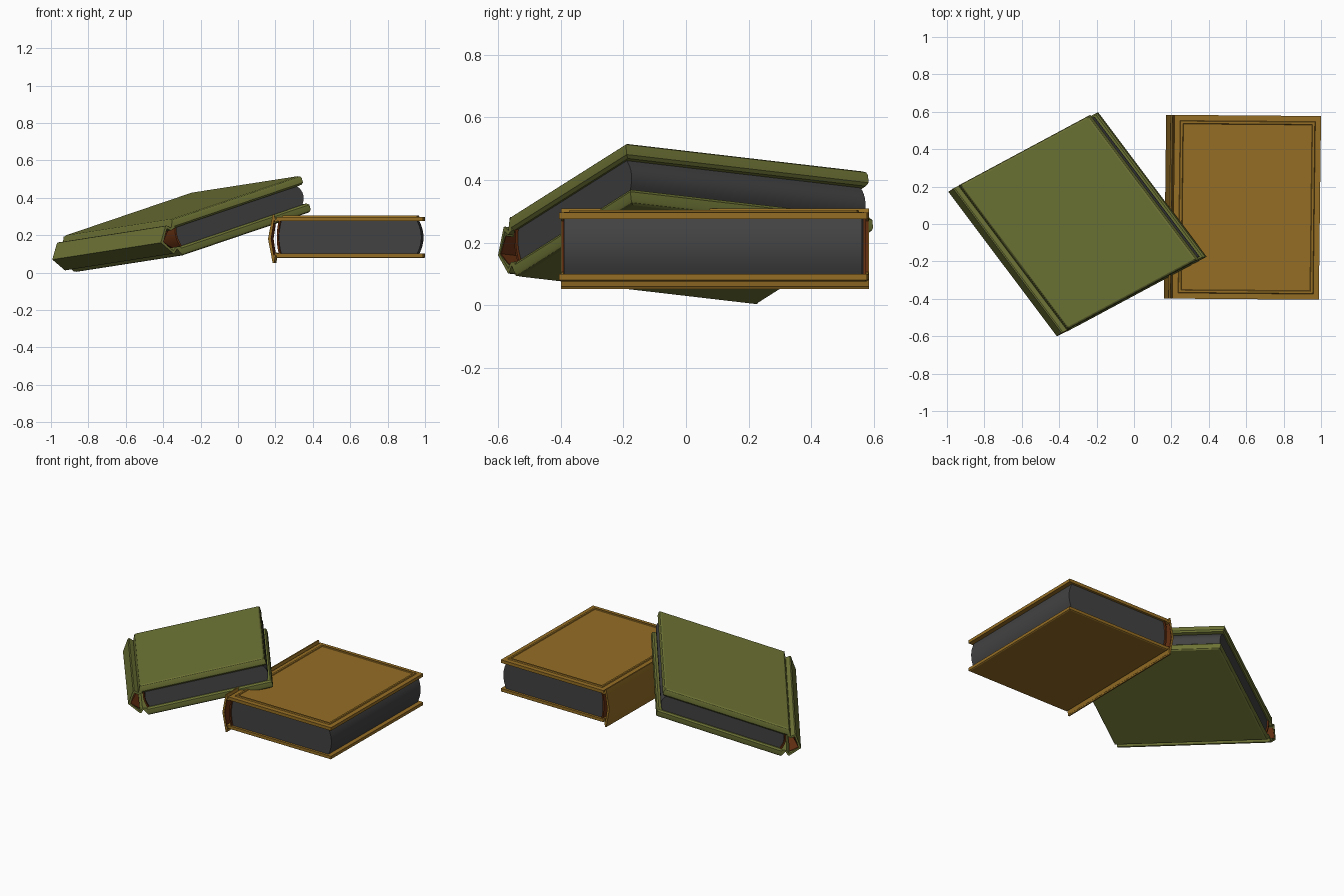
import bpy, bmesh, math
from mathutils import Matrix, Vector

if "Cube" in bpy.data.objects:
    bpy.data.objects.remove(bpy.data.objects["Cube"])


def material(name, rgb):
    m = bpy.data.materials.new(name)
    m.diffuse_color = (*rgb, 1)
    m.use_nodes = True
    m.node_tree.nodes["Principled BSDF"].inputs["Base Color"].default_value = m.diffuse_color
    return m


BROWN = material("brown_cover", (0.30, 0.155, 0.018))
GREEN = material("green_cover", (0.155, 0.173, 0.036))
PAGES = material("dark_grey_pages", (0.055, 0.055, 0.055))
LINING = material("red_brown_lining", (0.13, 0.030, 0.006))


def finish(bm, name, mat, frame):
    bmesh.ops.recalc_face_normals(bm, faces=bm.faces)
    me = bpy.data.meshes.new(name)
    bm.to_mesh(me)
    bm.free()
    me.transform(frame)
    me.materials.append(mat)
    me.polygons.foreach_set("use_smooth", [True] * len(me.polygons))
    me.set_sharp_from_angle(angle=math.radians(25))
    ob = bpy.data.objects.new(name, me)
    bpy.context.collection.objects.link(ob)


def loft(name, rings, mat, frame):
    """Join rings of equal point count and cap both ends."""
    bm = bmesh.new()
    vs = [[bm.verts.new(p) for p in r] for r in rings]
    n = len(rings[0])
    for a, b in zip(vs, vs[1:]):
        for i in range(n):
            j = (i + 1) % n
            bm.faces.new((a[i], a[j], b[j], b[i]))
    bm.faces.new(vs[0])
    bm.faces.new(vs[-1])
    finish(bm, name, mat, frame)


def prism(name, profile, v0, v1, mat, frame):
    """Profile in width/thickness, extruded along the book's length."""
    loft(name, [[(u, v, w) for u, w in profile] for v in (v0, v1)], mat, frame)


def board(name, u0, u1, v0, v1, steps, mat, frame):
    """Cover board made of nested rectangles: steps are (inset, height)."""
    loft(name, [[(u0 + i, v0 + i, w), (u1 - i, v0 + i, w),
                 (u1 - i, v1 - i, w), (u0 + i, v1 - i, w)] for i, w in steps], mat, frame)


def book(name, frame, mat, u0, u1, v0, v1, w0, w1, t, mid, edge, lo, hi, top, bottom):
    wm = (lo + hi) / 2
    # cover boards
    board(name + "_top_cover", u0, u1, v0, v1, top, mat, frame)
    board(name + "_bottom_cover", u0, u1, v0, v1, bottom, mat, frame)
    # page block with bulging fore edge and slightly rounded back
    pw0, pw1 = w0 + t, w1 - t
    h = (pw1 - pw0) / 2
    pm = (pw0 + pw1) / 2
    arc = [i / 4 - 1 for i in range(9)]
    pages = [(u1 - 0.008 - 0.022 * s * s, pm + h * s) for s in arc]
    pages += [(u0 + 0.014 + 0.012 * s * s, pm + h * s) for s in reversed(arc)]
    prism(name + "_pages", pages, v0 + 0.016, v1 - 0.016, PAGES, frame)
    # binding strip glued on the back of the pages
    back = [(u0 + 0.002 + 0.010 * s * s, pm + h * s) for s in arc]
    back += [(u + 0.010, w) for u, w in reversed(back)]
    prism(name + "_binding", back, v0 + 0.008, v1 - 0.008, LINING, frame)
    # bent spine with lining inside
    prism(name + "_spine", [(edge, lo), (mid, wm), (edge, hi), (edge + 0.010, hi - 0.008),
                            (mid + 0.014, wm), (edge + 0.010, lo + 0.008)], v0, v1, mat, frame)
    prism(name + "_spine_lining", [(edge + 0.004, lo + 0.03), (mid + 0.013, wm), (edge + 0.004, hi - 0.03),
                                   (edge + 0.008, hi - 0.03), (mid + 0.018, wm), (edge + 0.008, lo + 0.03)],
          v0 + 0.002, v1 - 0.002, LINING, frame)
    # hinge grooves between spine and covers, mirrored in thickness
    g = (edge + u0) / 2
    for side, s, w, e in (("top", 1, w1, hi), ("bottom", -1, w0, lo)):
        inner = w - s * t
        prism(name + "_" + side + "_hinge",
              [(edge, e), (edge + 0.008, e), (g + 0.006, inner + s * 0.006), (u0 + 0.004, w - s * 0.004),
               (u0 + 0.008, inner), (g + 0.002, inner - s * 0.006), (edge, e - s * 0.012)],
              v0, v1, mat, frame)


def axes(u, v, w, origin):
    m = Matrix((u, v, w)).transposed().to_4x4()
    m.translation = origin
    return m


# brown book lying flat, framed top cover
flat = axes(Vector((1, -0.008, 0)), Vector((0.012, 1, 0)), Vector((0, 0, 1)), Vector((0, 0, 0)))
book("brown_book", flat, BROWN, 0.21, 0.993, -0.397, 0.585, 0.077, 0.30, 0.024,
     0.165, 0.19, 0.052, 0.31,
     [(0, 0.276), (0, 0.297), (0.030, 0.298), (0.033, 0.305), (0.045, 0.305), (0.048, 0.301)],
     [(0, 0.101), (0, 0.081), (0.006, 0.077)])

# green book leaning on it, slightly skewed
U = Vector((0.69, 0.37, 0.234)).normalized()
V = Vector((-0.58, 0.772, -0.09)).normalized()
lean = axes(U, V, U.cross(V).normalized(), Vector((-0.30, -0.545, 0.09)))
book("green_book", lean, GREEN, 0.0, 0.82, 0.0, 0.97, 0.0, 0.204, 0.05,
     -0.10, -0.045, 0.026, 0.18,
     [(0.008, 0.154), (0, 0.164), (0, 0.190), (0.004, 0.199), (0.012, 0.204)],
     [(0.008, 0.050), (0, 0.040), (0, 0.014), (0.004, 0.005), (0.012, 0.0)])
